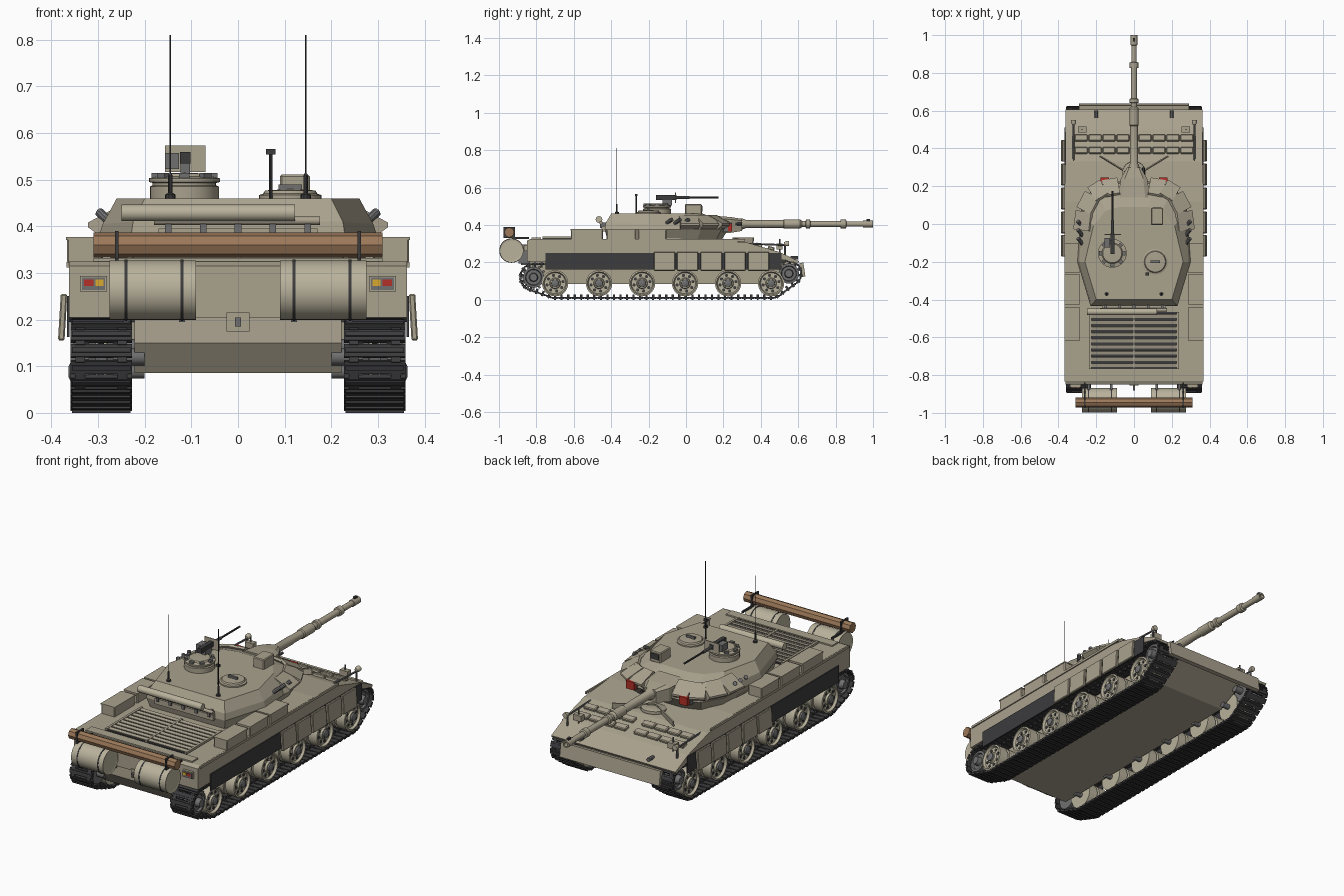
import bpy, bmesh, math
from mathutils import Vector, Matrix, Euler
from mathutils.geometry import convex_hull_2d

if "Cube" in bpy.data.objects:
    bpy.data.objects.remove(bpy.data.objects["Cube"])


def mat(name, *c):
    m = bpy.data.materials.new(name)
    m.diffuse_color = (*c, 1)
    m.use_nodes = True
    m.node_tree.nodes["Principled BSDF"].inputs["Base Color"].default_value = m.diffuse_color
    return m


TAN = mat("tan_paint", 0.40, 0.36, 0.27)
PALE = mat("pale_tan", 0.48, 0.44, 0.33)
DARK = mat("dark_rubber", 0.045, 0.045, 0.048)
STEEL = mat("steel", 0.16, 0.16, 0.16)
WOOD = mat("wood", 0.33, 0.19, 0.10)
RED = mat("red_glass", 0.45, 0.03, 0.02)
AMBER = mat("amber_glass", 0.7, 0.4, 0.03)


def finish(name, bm, m, smooth=True):
    bmesh.ops.recalc_face_normals(bm, faces=bm.faces)
    me = bpy.data.meshes.new(name)
    bm.to_mesh(me)
    bm.free()
    me.materials.append(m)
    if smooth:
        me.shade_smooth()
        me.set_sharp_from_angle(angle=math.radians(32))
    o = bpy.data.objects.new(name, me)
    bpy.context.collection.objects.link(o)
    return o


def add_box(bm, c, s, rot=(0, 0, 0)):
    mx = Matrix.Translation(c) @ Euler(rot).to_matrix().to_4x4() @ Matrix.Diagonal((*s, 1))
    bmesh.ops.create_cube(bm, size=1, matrix=mx)


def box(name, c, s, m=TAN, rot=(0, 0, 0), bevel=0):
    bm = bmesh.new()
    add_box(bm, c, s, rot)
    if bevel:
        bmesh.ops.bevel(bm, geom=bm.edges[:], offset=bevel, segments=1, affect='EDGES')
    return finish(name, bm, m, False)


def skin(bm, rings):
    """Bridge vertex rings and cap both ends."""
    vs = [[bm.verts.new(p) for p in r] for r in rings]
    for a, b in zip(vs, vs[1:]):
        for i in range(len(a)):
            j = (i + 1) % len(a)
            bm.faces.new((a[i], a[j], b[j], b[i]))
    bm.faces.new(vs[0])
    bm.faces.new(vs[-1])


def lathe(name, origin, axis, prof, m=TAN, n=24):
    """Turned part: prof holds (radius, distance along axis)."""
    bm = bmesh.new()
    q = Vector(axis).to_track_quat('Z', 'Y')
    o = Vector(origin)
    skin(bm, [[o + q @ Vector((max(r, 1e-4) * math.cos(2 * math.pi * i / n),
                               max(r, 1e-4) * math.sin(2 * math.pi * i / n), t)) for i in range(n)]
              for r, t in prof])
    return finish(name, bm, m)


def rod(name, a, b, r, m=TAN, n=12):
    d = Vector(b) - Vector(a)
    return lathe(name, a, d, [(r, 0), (r, d.length)], m, n)


def prism(name, prof, x0, x1, m=TAN):
    bm = bmesh.new()
    skin(bm, [[(x, y, z) for y, z in prof] for x in (x0, x1)])
    return finish(name, bm, m, False)


# Hull
prism("lower_hull", [(-.84, .24), (-.845, .15), (-.80, .085), (.42, .085), (.585, .17), (.585, .20), (.4, .25)], -.222, .222)
prism("upper_hull", [(-.85, .205), (-.85, .315), (-.83, .325), (.12, .325), (.33, .305), (.5, .255),
                     (.605, .205), (.60, .195), (.48, .225), (.3, .215)], -.362, .362)
box("front_blade", (0, .622, .16), (.58, .022, .075), TAN, (.15, 0, 0))
box("rear_tow_plate", (0, -.848, .195), (.05, .012, .04))
box("rear_tow_hook", (0, -.865, .195), (.012, .035, .02), STEEL)

# Engine deck grille
box("engine_grille_bed", (0, -.617, .327), (.47, .30, .008), DARK)
for i in range(9):
    box("engine_grille_slat", (0, -.487 - i * .0325, .333), (.45, .018, .008), TAN, (.25, 0, 0))
for x in (-.232, 0, .232):
    box("engine_grille_frame", (x, -.617, .334), (.012, .30, .01))
box("deck_rear_panel", (0, -.80, .328), (.62, .05, .008))

# Running gear, built on both sides
WY = [-.70, -.465, -.235, -.005, .225, .455]
circles = [(-.815, .12, .07), (.55, .14, .065)] + [(y, .088, .078) for y in WY]
pts = [(y + r * math.cos(a * math.pi / 36), z + r * math.sin(a * math.pi / 36))
       for y, z, r in circles for a in range(72)]
loop = [Vector(pts[i]) for i in convex_hull_2d(pts)]
segs = list(zip(loop, loop[1:] + loop[:1]))
total = sum((b - a).length for a, b in segs)
N = round(total / .035)


def along(d):
    for a, b in segs:
        L = (b - a).length
        if d <= L:
            return a.lerp(b, d / L), (b - a) / L
        d -= L
    return segs[-1][1], (segs[-1][1] - segs[-1][0]).normalized()


for s in (-1, 1):
    bm = bmesh.new()
    for k in range(N):
        p, t = along(k * total / N)
        ang = math.atan2(t.y, t.x)
        out = Vector((t.y, -t.x))
        if out.dot(p - Vector((-.1, .1))) < 0:
            out = -out
        x = s * .293
        add_box(bm, (x, *p), (.132, .028, .011), (ang, 0, 0))
        add_box(bm, (x, *(p + out * .005)), (.126, .010, .010), (ang, 0, 0))
        q = p + t * (total / N / 2)
        for dx in (-.045, .045):
            add_box(bm, (x + dx, *q), (.02, .016, .007), (ang, 0, 0))
        add_box(bm, (x, *(p - out * .011)), (.012, .012, .016), (ang, 0, 0))
    finish("track", bm, DARK, False)
    ax = (s, 0, 0)
    for y in WY:
        for dx, nm in ((.262, "inner_road_wheel"), (.325, "outer_road_wheel")):
            lathe(nm, (s * dx, y, .088), ax, [(.03, -.024), (.07, -.024), (.07, .026), (.062, .028), (.056, .016),
                                               (.03, .016), (.026, .026), (0, .026)], PALE, 28)
        lathe("wheel_hub", (s * .345, y, .088), ax, [(.022, 0), (.020, .014), (.012, .018), (0, .018)], STEEL, 16)
        bm = bmesh.new()
        for k in range(8):
            a = k * math.pi / 4 + .2
            mx = Matrix.Translation((s * .341, y + .043 * math.cos(a), .088 + .043 * math.sin(a))) @ Matrix.Rotation(math.pi / 2, 4, 'Y')
            bmesh.ops.create_cone(bm, cap_ends=True, segments=10, radius1=.0085, radius2=.0085, depth=.006, matrix=mx)
        finish("wheel_holes", bm, DARK)
        rod("wheel_axle", (s * .2, y, .088), (s * .345, y, .088), .014, STEEL)
    for y, z, r, nm in ((-.815, .12, .056, "drive_sprocket"), (.55, .14, .054, "idler_wheel")):
        for dx in (.262, .325):
            lathe(nm, (s * dx, y, z), ax, [(.02, -.02), (r, -.02), (r, .018), (r - .012, .02), (r - .016, .01),
                                            (.024, .01), (.02, .034), (0, .034)], STEEL, 24)
            if nm == "drive_sprocket":
                bm = bmesh.new()
                for k in range(12):
                    a = k * math.pi / 6
                    add_box(bm, (s * dx, y + r * math.cos(a), z + r * math.sin(a)), (.012, .024, .012), (a, 0, 0))
                finish("sprocket_teeth", bm, STEEL, False)
        rod("end_axle", (s * .2, y, z), (s * .33, y, z), .018, STEEL)

    # Side skirts
    box("rubber_skirt", (s * .364, -.12, .207), (.006, 1.26, .088), DARK)
    for y in (-.115, .008, .135, .262, .388):
        box("skirt_plate", (s * .376, y, .205), (.014, .114, .10), TAN, (0, -s * .06, 0), .003)
    box("fender_rail", (s * .364, -.26, .318), (.008, 1.15, .012))
    # Fender stowage boxes
    for y, l in ((-.53, .17), (-.347, .155), (-.18, .15)):
        box("fender_box", (s * .328, y, .348), (.078, l, .054), TAN, (0, 0, 0), .004)
        box("fender_box_lid", (s * .328, y, .374), (.082, l + .004, .006))
    # Tail lights
    box("tail_light_housing", (s * .31, -.855, .277), (.058, .016, .034))
    box("tail_light_recess", (s * .31, -.863, .277), (.05, .004, .026), STEEL)
    box("tail_light_red", (s * .32, -.865, .279), (.02, .006, .014), RED)
    box("tail_light_amber", (s * .297, -.865, .279), (.018, .006, .014), AMBER)
    # Rear fuel drums with straps and brackets
    lathe("fuel_drum", (s * .09, -.933, .263), ax, [(.05, .003), (.058, .003), (.064, 0), (.064, .185), (.058, .182), (.05, .182)], PALE, 32)
    for x in (.12, .24):
        lathe("drum_strap", (s * x, -.933, .263), ax, [(.0655, -.003), (.0655, .003)], DARK, 32)
        box("drum_bracket", (s * x, -.865, .245), (.012, .06, .10), STEEL)
    box("log_strap", (s * .26, -.945, .36), (.008, .06, .06), DARK)
    box("log_bracket", (s * .26, -.885, .33), (.008, .09, .01), DARK)

    # Glacis armour blocks, headlights and guards
    for y, z in ((.455, .275), (.39, .293)):
        for k in range(4):
            box("glacis_block", (s * (.058 + k * .074), y, z), (.068, .036, .018), TAN, (-.28, 0, 0), .004)
    box("splash_guard", (s * .09, .305, .318), (.21, .006, .028), TAN, (-.1, 0, s * .55))
    rod("headlight_stalk", (s * .32, .32, .30), (s * .32, .54, .292), .005, STEEL, 8)
    lathe("headlight", (s * .32, .525, .30), (0, 1, 0), [(.008, 0), (.014, .012), (.014, .026), (0, .026)], PALE, 14)
    rod("headlight_post", (s * .32, .53, .23), (s * .32, .53, .295), .005, STEEL, 8)
    box("marker_light", (s * .275, .50, .285), (.045, .03, .03))
    rod("marker_post", (s * .275, .50, .25), (s * .275, .50, .325), .004, STEEL, 8)
    rod("tow_hook", (s * .2, .56, .225), (s * .2, .60, .225), .01, STEEL, 8)

# Unditching log
lathe("log", (-.31, -.945, .36), (1, 0, 0), [(.027, 0), (.027, .62)], WOOD, 8)

# Driver hatch
lathe("driver_hatch", (0, .27, .308), (0, -.1, 1), [(.062, 0), (.062, .014), (.05, .02), (0, .02)])

# Turret: half outline at four heights, mirrored into full rings
layers = [
    [(.11, .19, .32), (.20, .16, .32), (.25, .06, .32), (.265, -.2, .32), (.215, -.42, .32)],
    [(.12, .225, .375), (.22, .19, .375), (.28, .08, .375), (.30, -.2, .375), (.23, -.435, .375)],
    [(.11, .215, .415), (.20, .185, .415), (.27, .07, .415), (.29, -.2, .405), (.225, -.43, .41)],
    [(.075, .09, .46), (.15, .07, .46), (.215, -.01, .46), (.26, -.2, .46), (.20, -.40, .46)]]
bm = bmesh.new()
skin(bm, [h + [(-x, y, z) for x, y, z in reversed(h)] for h in layers])
finish("turret", bm, TAN, False)
lathe("turret_ring", (0, -.1, .31), (0, 0, 1), [(.27, 0), (.27, .02)], TAN, 40)
for s in (-1, 1):
    # Wedge armour on the turret cheeks
    for (xa, ya), (xb, yb) in (((.085, .225), (.165, .21)), ((.17, .215), (.235, .175)), ((.24, .165), (.285, .08)), ((.287, .07), (.30, -.03))):
        a, b = Vector((s * xa, ya, 0)), Vector((s * xb, yb, 0))
        d = (b - a).normalized()
        o = Vector((d.y, -d.x, 0)) * -s
        bm = bmesh.new()
        skin(bm, [[p + o * u + Vector((0, 0, z)) for u, z in ((-.07, .445), (-.06, .452), (.022, .408), (.022, .398), (-.03, .362))]
                  for p in (a, b)])
        finish("cheek_armour_wedge", bm, TAN, False)
    box("infrared_lamp", (s * .155, .232, .387), (.046, .028, .042), RED)
    box("lamp_housing", (s * .155, .21, .387), (.052, .03, .048), STEEL)
    # Smoke launchers on the turret sides
    for k in range(3):
        y = -.02 - k * .045
        rod("smoke_tube", (s * .27, y, .405), (s * .297, y + .035, .43), .010, STEEL, 10)
    # Antennas
    x = s * .145
    lathe("antenna_base", (x, -.37, .458), (0, 0, 1), [(.011, 0), (.011, .01), (.005, .014), (.005, .05), (.003, .055)], DARK, 10)
    rod("antenna", (x, -.37, .50), (x, -.37, .81), .0018, DARK, 6)

# Gun with thermal sleeves and mantlet
R = .0165
prof = [(.03, 0), (.03, .12), (.022, .14), (.022, .26), (R + .004, .27), (R + .004, .34), (.025, .345), (.025, .43),
        (R, .44), (R, .46), (.024, .462), (.024, .482), (R, .485), (R, .645), (.023, .647), (.023, .675),
        (R - .002, .678), (R - .002, .765), (.018, .767), (.018, .82), (.011, .82), (.011, .74), (0, .74)]
lathe("gun_barrel", (0, .18, .405), (0, 1, 0), prof, TAN, 24)
box("muzzle_reference", (0, .975, .426), (.012, .02, .012), DARK)
bm = bmesh.new()
skin(bm, [[(x * w, y, .40 + z * h) for x, z in ((-1, -1), (1, -1), (1, .7), (.7, 1), (-.7, 1), (-1, .7))]
          for y, w, h in ((.14, .085, .05), (.24, .07, .042), (.30, .036, .032))])
finish("gun_mantlet", bm, TAN, False)
rod("coaxial_gun", (.05, .2, .405), (.05, .30, .405), .007, DARK)

# Commander cupola with machine gun and shield
C = (-.115, -.155)
lathe("cupola", (*C, .455), (0, 0, 1), [(.074, 0), (.074, .03), (.068, .033), (.068, .038), (.076, .04), (.076, .048), (.055, .052), (.05, .058), (0, .06)], TAN, 32)
for k in range(8):
    a = k * math.pi / 4
    box("cupola_periscope", (C[0] + .064 * math.cos(a), C[1] + .064 * math.sin(a), .507), (.014, .022, .014), STEEL, (0, 0, a))
box("gun_shield", (-.113, -.055, .545), (.086, .005, .056))
box("machine_gun_mount", (-.113, -.10, .522), (.02, .05, .035), STEEL)
box("machine_gun_body", (-.113, -.105, .547), (.022, .11, .025), DARK)
rod("machine_gun_barrel", (-.113, -.06, .547), (-.113, .175, .547), .005, DARK, 10)
rod("machine_gun_jacket", (-.113, -.06, .547), (-.113, .02, .547), .008, STEEL, 10)
box("ammunition_box", (-.142, -.10, .54), (.03, .05, .035), STEEL)

# Gunner hatch, sight and wind sensor
lathe("gunner_hatch", (.112, -.2, .457), (0, 0, 1), [(.067, 0), (.067, .01), (.058, .013), (.054, .02), (0, .023)], TAN, 32)
box("hatch_handle", (.112, -.2, .484), (.05, .012, .012), STEEL)
box("gunner_sight", (.122, .04, .483), (.064, .09, .056), TAN, (0, 0, 0), .004)
box("sight_window", (.122, .086, .487), (.046, .004, .03), DARK)
rod("wind_sensor_mast", (.07, -.265, .455), (.07, -.265, .56), .004, DARK, 8)
box("wind_sensor_head", (.07, -.265, .56), (.02, .014, .012), DARK)

# Snorkel tubes and rear rack
rod("snorkel_tube", (-.25, -.465, .429), (.122, -.465, .429), .018, PALE, 16)
rod("snorkel_thin_tube", (-.18, -.455, .412), (.176, -.455, .412), .009, TAN, 12)
for k in range(5):
    box("rear_rack_bracket", (-.15 + k * .075, -.44, .398), (.014, .04, .03), STEEL)
box("rear_bin", (0, -.437, .38), (.34, .03, .03))
